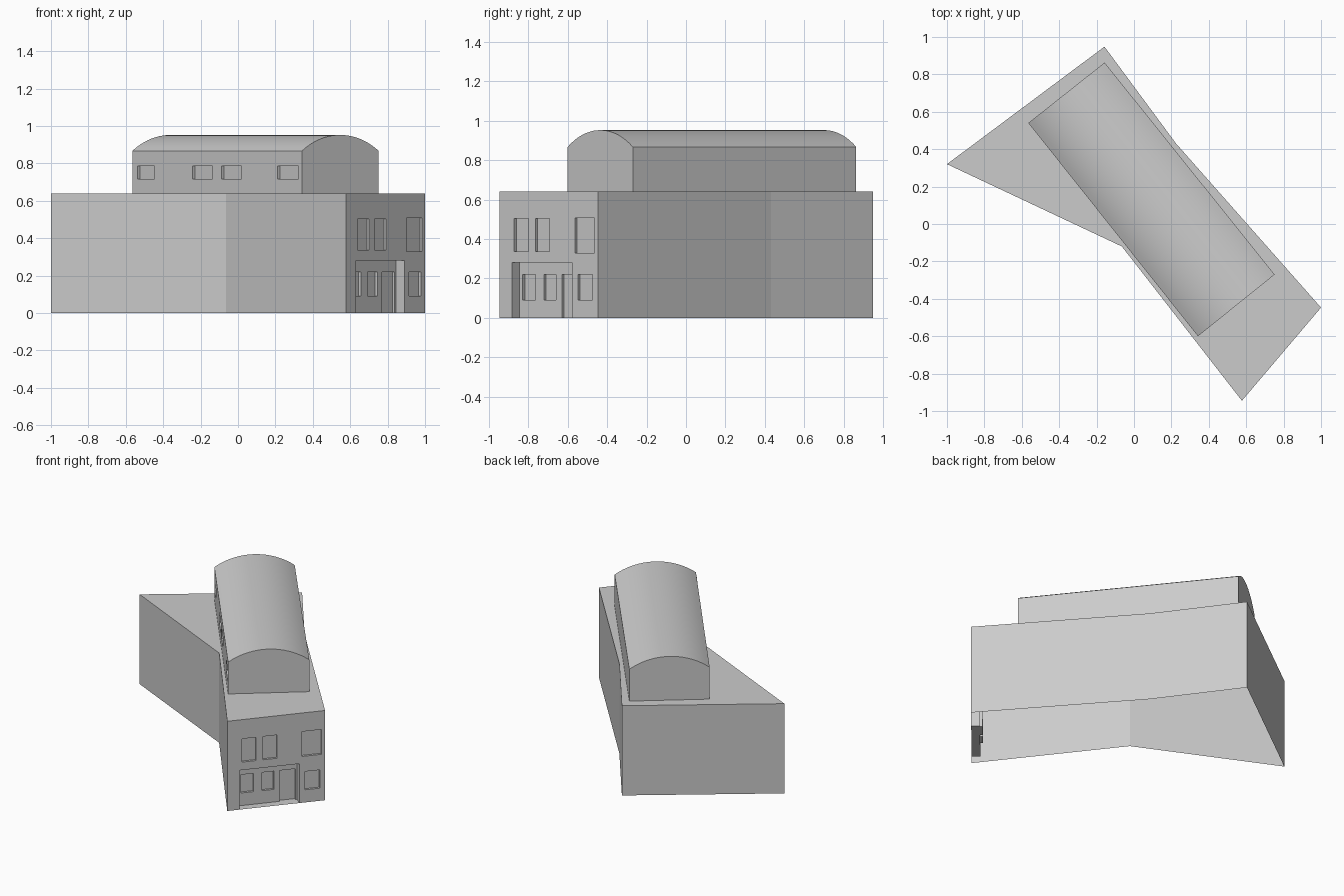
import bpy, bmesh, math
from mathutils import Vector

if "Cube" in bpy.data.objects:
    bpy.data.objects.remove(bpy.data.objects["Cube"])

WALL_H, EAVE, RIDGE = 0.64, 0.867, 0.952


def make_object(name, faces, smooth=False):
    """faces: list of (points, wanted outward direction)"""
    bm = bmesh.new()
    for pts, want in faces:
        f = bm.faces.new([bm.verts.new(p) for p in pts])
        f.normal_update()
        if f.normal.dot(want) < 0:
            f.normal_flip()
        f.smooth = smooth
    bmesh.ops.remove_doubles(bm, verts=bm.verts, dist=1e-5)
    me = bpy.data.meshes.new(name)
    bm.to_mesh(me)
    bm.free()
    ob = bpy.data.objects.new(name, me)
    bpy.context.collection.objects.link(ob)
    return ob


def wall(a, b, z0, z1):
    """Plain wall quad; outside lies to the right of a -> b"""
    d = Vector((b[0] - a[0], b[1] - a[1], 0))
    return [(*a, z0), (*b, z0), (*b, z1), (*a, z1)], Vector((d.y, -d.x, 0))


def recessed_wall(a, b, z0, z1, rects):
    """Wall with stepped recesses; rects = (u0, u1, z0, z1, depth), depths add up"""
    d = Vector((b[0] - a[0], b[1] - a[1], 0))
    length = d.length
    d.normalize()
    n = Vector((d.y, -d.x, 0))
    us = sorted({0, length, *[v for r in rects for v in r[:2]]})
    zs = sorted({z0, z1, *[v for r in rects for v in r[2:4]]})

    def pt(u, z, dep):
        return Vector((*a, z)) + d * u - n * dep

    def depth(i, j):
        if not (0 <= i < len(us) - 1 and 0 <= j < len(zs) - 1):
            return 0
        u, z = (us[i] + us[i + 1]) / 2, (zs[j] + zs[j + 1]) / 2
        return sum(r[4] for r in rects if r[0] < u < r[1] and r[2] < z < r[3])

    faces = []
    for i in range(len(us)):
        for j in range(len(zs)):
            here, left, below = depth(i, j), depth(i - 1, j), depth(i, j - 1)
            if i < len(us) - 1 and j < len(zs) - 1:
                faces.append(([pt(us[i], zs[j], here), pt(us[i + 1], zs[j], here),
                               pt(us[i + 1], zs[j + 1], here), pt(us[i], zs[j + 1], here)], n))
            # reveals wherever neighbouring depths differ
            if abs(here - left) > 1e-6:
                faces.append(([pt(us[i], zs[j], here), pt(us[i], zs[j], left),
                               pt(us[i], zs[j + 1], left), pt(us[i], zs[j + 1], here)],
                              d if here > left else -d))
            if abs(here - below) > 1e-6:
                faces.append(([pt(us[i], zs[j], here), pt(us[i], zs[j], below),
                               pt(us[i + 1], zs[j], below), pt(us[i + 1], zs[j], here)],
                              Vector((0, 0, 1 if here > below else -1))))
    return faces


# main building: six-sided footprint, open underneath
foot = [(-1, 0.32), (-0.065, -0.12), (0.577, -0.945), (1, -0.447), (0.225, 0.43), (-0.158, 0.948)]
up = Vector((0, 0, 1))
make_object("main_walls", [wall(foot[i], foot[(i + 1) % 6], 0, WALL_H) for i in range(6) if i != 2])
make_object("main_roof", [([(*p, WALL_H) for p in foot], up)])

# street facade: recessed entrance, door and windows
W = 0.016
make_object("front_facade", recessed_wall(foot[2], foot[3], 0, WALL_H, [
    (0.083, 0.482, 0, 0.28, 0.057),
    (0.105, 0.190, 0.09, 0.22, W), (0.246, 0.326, 0.09, 0.22, W),
    (0.365, 0.470, 0, 0.22, W), (0.520, 0.618, 0.09, 0.22, W),
    (0.097, 0.192, 0.337, 0.503, W), (0.238, 0.333, 0.337, 0.503, W),
    (0.500, 0.630, 0.33, 0.507, W)]))

# upper hall: window wall, back wall and arched gables
A, B, C, D = (-0.565, 0.54), (0.342, -0.6), (0.752, -0.27), (-0.157, 0.863)
make_object("hall_window_wall", recessed_wall(A, B, WALL_H, EAVE, [
    (u0, u1, 0.716, 0.786, W)
    for u0, u1 in ((0.045, 0.19), (0.518, 0.69), (0.767, 0.939), (1.248, 1.428))]))


def arc(p, q, n=20):
    """Circular arch from p to q rising from eave to ridge"""
    half, rise = math.dist(p, q) / 2, RIDGE - EAVE
    r = (half * half + rise * rise) / (2 * rise)
    pts = []
    for i in range(n + 1):
        t = i / n
        s = (2 * t - 1) * half
        pts.append((p[0] + (q[0] - p[0]) * t, p[1] + (q[1] - p[1]) * t,
                    RIDGE - r + math.sqrt(r * r - s * s)))
    return pts


front_arc, back_arc = arc(B, C), arc(A, D)
along = Vector((B[0] - A[0], B[1] - A[1], 0))
make_object("hall_walls", [
    wall(C, D, WALL_H, EAVE),
    ([(*C, WALL_H), (*B, WALL_H)] + front_arc, along),
    ([(*D, WALL_H), (*A, WALL_H)] + back_arc, -along)])

# smooth barrel roof
make_object("vault_roof", [
    ([front_arc[i], front_arc[i + 1], back_arc[i + 1], back_arc[i]], up)
    for i in range(len(front_arc) - 1)], smooth=True)
